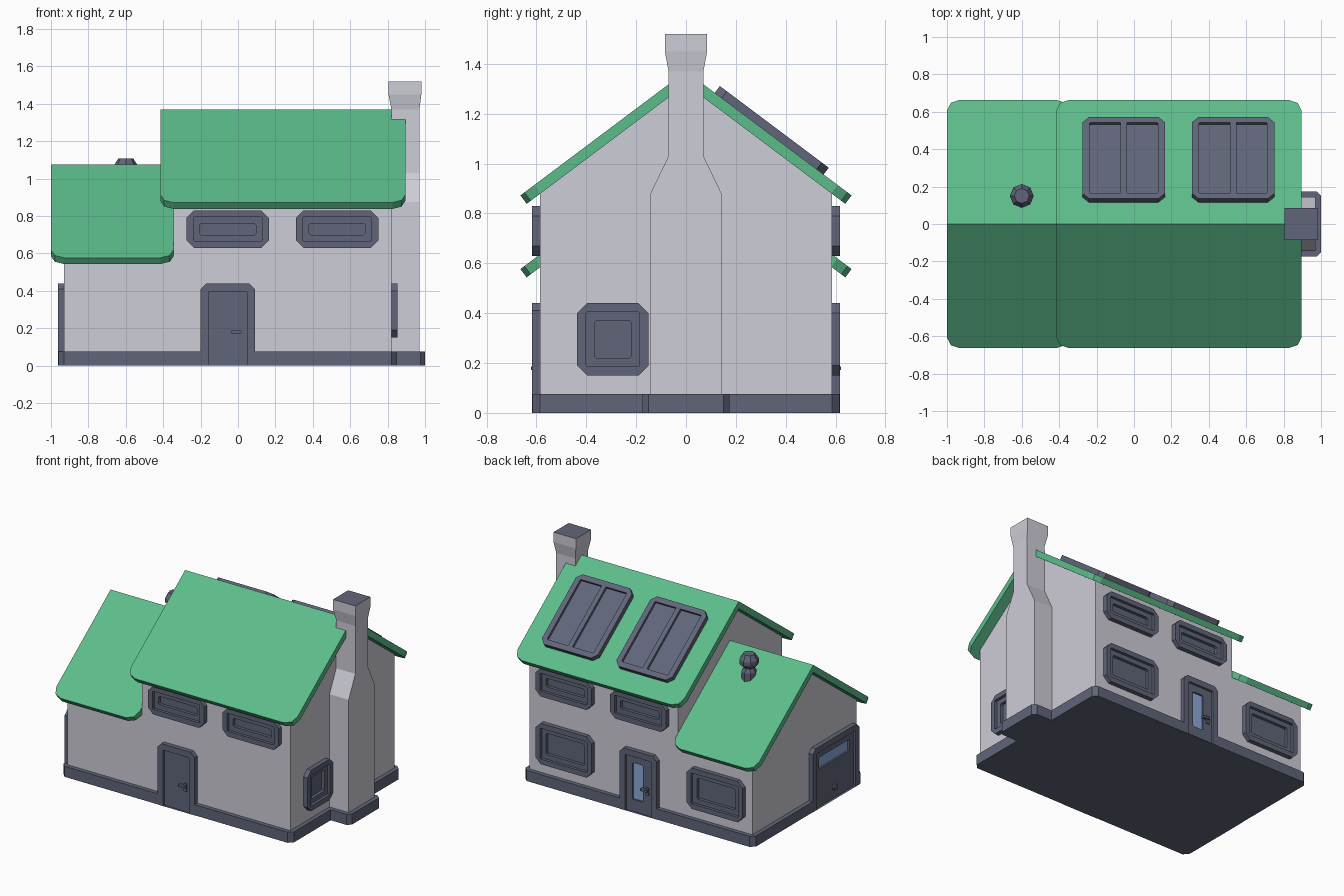
import bpy, bmesh, math
from mathutils import Vector, Matrix

if "Cube" in bpy.data.objects:
    bpy.data.objects.remove(bpy.data.objects["Cube"])


def material(name, r, g, b):
    m = bpy.data.materials.new(name)
    lin = [((c / 255 + 0.055) / 1.055) ** 2.4 for c in (r, g, b)]
    m.diffuse_color = (*lin, 1)
    m.use_nodes = True
    m.node_tree.nodes["Principled BSDF"].inputs["Base Color"].default_value = m.diffuse_color
    return m


WALL = material("pale wall", 206, 205, 215)
DARK = material("dark slate trim", 96, 101, 121)
GREEN = material("green roof", 92, 188, 138)
GLASS = material("blue glass", 140, 170, 218)


def finish(name, bm, mats, recalc=True):
    if recalc:
        bmesh.ops.recalc_face_normals(bm, faces=bm.faces)
    me = bpy.data.meshes.new(name)
    bm.to_mesh(me)
    bm.free()
    for m in mats:
        me.materials.append(m)
    ob = bpy.data.objects.new(name, me)
    bpy.context.collection.objects.link(ob)
    return ob


def loft(name, loops, mats, recalc=True, cap_mat=0):
    """Skin a stack of equal-length point loops and cap both ends."""
    bm = bmesh.new()
    cache = {}

    def vert(p):
        key = tuple(round(c, 5) for c in p)
        if key not in cache:
            cache[key] = bm.verts.new(p)
        return cache[key]

    def face(vs, mi=0):
        vs = list(dict.fromkeys(vs))
        if len(vs) > 2 and not bm.faces.get(vs):
            bm.faces.new(vs).material_index = mi

    rings = [[vert(p) for p in lp] for lp in loops]
    n = len(rings[0])
    face(rings[0][::-1])
    for a, b in zip(rings, rings[1:]):
        for i in range(n):
            j = (i + 1) % n
            face([a[i], a[j], b[j], b[i]])
    face(rings[-1], cap_mat)
    return finish(name, bm, mats, recalc)


def frame(u, out, origin):
    u, out = Vector(u), Vector(out)
    m = Matrix((u, out.cross(u), out)).transposed().to_4x4()
    m.translation = origin
    return m


# Wall and roof planes: u to the right, v up, d outward
FRONT = frame((1, 0, 0), (0, -1, 0), (0, -0.585, 0))
BACK = frame((-1, 0, 0), (0, 1, 0), (0, 0.585, 0))
RIGHT = frame((0, 1, 0), (1, 0, 0), (0.82, 0, 0))
LEFT = frame((0, -1, 0), (-1, 0, 0), (-0.93, 0, 0))
SLOPE = frame((-1, 0, 0), (0, 0.6, 0.8), (0, 0, 1.37))


def rect(r, ct, cb, d):
    u0, u1, v0, v1 = r
    return [(u0 + cb, v0, d), (u1 - cb, v0, d), (u1, v0 + cb, d), (u1, v1 - ct, d),
            (u1 - ct, v1, d), (u0 + ct, v1, d), (u0, v1 - ct, d), (u0, v0 + cb, d)]


def inset(r, m, foot=True):
    return (r[0] + m, r[1] - m, r[2] + (m if foot else 0), r[3] - m)


def fixture(name, fr, loops, mats=(DARK,), cap_mat=0):
    return loft(name, [[fr @ Vector(p) for p in lp] for lp in loops], mats, False, cap_mat)


def block(name, fr, r, d0, d1, mat=DARK, c=0.0):
    return fixture(name, fr, [rect(r, c, c, d0), rect(r, c, c, d1)], (mat,))


cut_boxes = []


def window(name, fr, r):
    a, b = inset(r, 0.036), inset(r, 0.07)
    fixture(name, fr, [rect(r, 0.04, 0.04, -0.01), rect(r, 0.04, 0.04, 0.032),
                       rect(a, 0.005, 0.005, 0.032), rect(a, 0.005, 0.005, 0.012),
                       rect(b, 0.008, 0.008, 0.012), rect(b, 0.008, 0.008, -0.015)],
            (DARK, GLASS), 1)
    cut_boxes.append((fr, inset(r, 0.03), -0.03))


def door(name, fr, r, pane=None):
    p = inset(r, 0.043, False)
    loops = [rect(r, 0.03, 0, -0.01), rect(r, 0.03, 0, 0.032),
             rect(p, 0.004, 0, 0.032), rect(p, 0.004, 0, 0.016)]
    if pane:
        loops += [rect(pane, 0.006, 0.006, 0.016), rect(pane, 0.006, 0.006, 0.003)]
    fixture(name, fr, loops, (DARK, GLASS), 1 if pane else 0)
    q = inset(r, 0.038, False)
    cut_boxes.append((fr, (q[0], q[1], -0.05, q[3]), 0.012))


def handle(name, fr, u):
    block(name + "_plate", fr, (u, u + 0.022, 0.145, 0.2), 0.01, 0.024)
    block(name + "_lever", fr, (u - 0.035, u + 0.018, 0.172, 0.187), 0.01, 0.037)


# Windows
uppers = [(-0.275, 0.165), (0.31, 0.75)]
for i, (a, b) in enumerate(uppers):
    window(f"front_upper_window_{i}", FRONT, (a, b, 0.63, 0.83))
    window(f"back_upper_window_{i}", BACK, (-b, -a, 0.63, 0.83))
window("back_lower_window_0", BACK, (-0.75, -0.31, 0.15, 0.44))
window("back_lower_window_1", BACK, (0.435, 0.875, 0.15, 0.44))
window("side_window", RIGHT, (-0.437, -0.15, 0.15, 0.44))

# Doors
door("front_door", FRONT, (-0.2, 0.09, 0, 0.44))
handle("front_door_handle", FRONT, 0.0)
door("back_door", BACK, (-0.09, 0.2, 0, 0.44), (0.0, 0.085, 0.085, 0.345))
handle("back_door_handle", BACK, 0.11)
door("garage_door", LEFT, (0.05, 0.57, 0, 0.44), (0.14, 0.48, 0.27, 0.35))
block("garage_handle", LEFT, (0.29, 0.33, 0.06, 0.095), 0.01, 0.03, DARK, 0.01)


# Wall bodies: gabled profile extruded along x
def body(name, x0, x1, ridge):
    apex = ridge - 0.045
    prof = [(-0.585, 0.02), (0.585, 0.02), (0.585, apex - 0.75 * 0.585), (0, apex),
            (-0.585, apex - 0.75 * 0.585)]
    return loft(name, [[(x, y, z) for y, z in prof] for x in (x0, x1)], (WALL,))


tall = body("tall_walls", -0.345, 0.82, 1.37)
low = body("low_walls", -0.93, -0.345, 1.075)

# Plinth with a bump under the chimney
half = [(1, 0.15), (0.975, 0.175), (0.85, 0.175), (0.85, 0.585), (0.82, 0.615),
        (-0.93, 0.615), (-0.96, 0.585)]
outline = half + [(x, -y) for x, y in reversed(half)]
plinth = loft("plinth", [[(x, y, z) for x, y in outline] for z in (0, 0.075)], (DARK,))

# Cut the window and door recesses
parts = []
bm = bmesh.new()
for fr, r, d in cut_boxes:
    u0, u1, v0, v1 = r
    mat = fr @ Matrix.Translation(((u0 + u1) / 2, (v0 + v1) / 2, (d + 0.06) / 2)) \
        @ Matrix.Diagonal((u1 - u0, v1 - v0, 0.06 - d, 1))
    bmesh.ops.create_cube(bm, size=1, matrix=mat)
cutter = finish("recess_cutter", bm, ())
cutter.hide_render = True
for ob in (tall, low, plinth):
    mod = ob.modifiers.new("recesses", 'BOOLEAN')
    mod.operation = 'DIFFERENCE'
    mod.object = cutter
    bpy.context.view_layer.objects.active = ob
    bpy.ops.object.modifier_apply(modifier=mod.name)
bpy.data.objects.remove(cutter)


# Roofs: one slope with rounded eave corners, mirrored at the ridge
def roof(name, x0, x1, ridge, eave=0.664, t=0.042):
    rx, ry = 0.07, 0.056
    pts = [(x0, 0), (x1, 0)]
    for cx, start in ((x1 - rx, 0), (x0 + rx, 90)):
        for k in range(3):
            a = math.radians(start + 45 * k)
            pts.append((cx + rx * math.cos(a), eave - ry + ry * math.sin(a)))
    top = [(x, y, ridge - 0.75 * y) for x, y in pts]
    bot = [(x, y - 0.6 * t, z - 0.8 * t) if y > 0 else (x, 0, z - t / 0.8) for x, y, z in top]
    ob = loft(name, [bot, top], (GREEN,))
    mod = ob.modifiers.new("mirror", 'MIRROR')
    mod.use_axis = (False, True, False)


roof("tall_roof", -0.415, 0.895, 1.37)
roof("low_roof", -1.0, -0.345, 1.075)

# Chimney with shoulders and flared cap
stack = [(0.02, 0.145, 0.815, 0.97), (0.875, 0.145, 0.815, 0.97), (1.03, 0.07, 0.815, 0.97),
         (1.37, 0.07, 0.82, 0.97), (1.45, 0.085, 0.805, 0.98), (1.52, 0.085, 0.805, 0.98)]
loft("chimney", [[(x0, -h, z), (x1, -h, z), (x1, h, z), (x0, h, z)] for z, h, x0, x1 in stack],
     (WALL, DARK), False, 1)

# Solar panels on the back slope
for i, (a, b) in enumerate(uppers):
    r = (-b, -a, -0.69, -0.144)
    p = inset(r, 0.038)
    fixture(f"solar_panel_{i}", SLOPE, [rect(r, 0.035, 0.035, -0.01), rect(r, 0.035, 0.035, 0.034),
                                        rect(p, 0.004, 0.004, 0.034), rect(p, 0.004, 0.004, 0.016)])
    c = (r[0] + r[1]) / 2
    block(f"solar_bar_{i}", SLOPE, (c - 0.017, c + 0.017, p[2], p[3]), 0.01, 0.0335)

# Eight-sided roof vent
vent = [(0.05, 0.9), (0.05, 0.985), (0.034, 1.01), (0.064, 1.04), (0.064, 1.07), (0.04, 1.108)]
loft("roof_vent", [[(-0.6 + r * math.cos(k * math.pi / 4), 0.15 + r * math.sin(k * math.pi / 4), z)
                    for k in range(8)] for r, z in vent], (DARK,))
